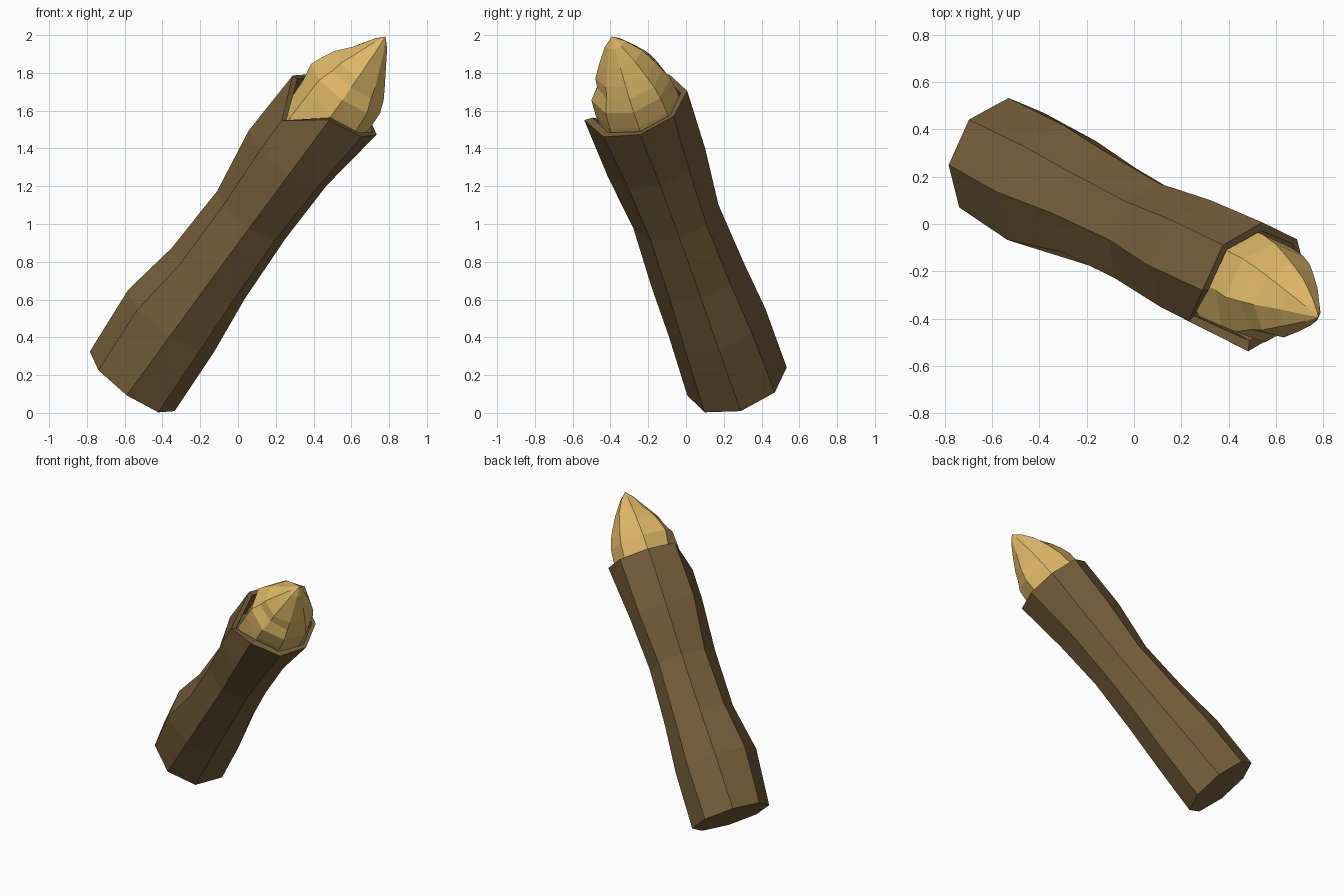
import bpy, bmesh, math
from mathutils import Vector

cube = bpy.data.objects.get("Cube")
if cube:
    bpy.data.objects.remove(cube, do_unlink=True)

SIDES = 8
base = Vector((-.56, .27, .167))
axis = Vector((.568, -.281, .773)).normalized()
side = Vector((.82, .07, -.57))
side = (side - axis * side.dot(axis)).normalized()
up = axis.cross(side)


def material(name, colour):
    mat = bpy.data.materials.new(name)
    mat.use_nodes = True
    mat.diffuse_color = (*colour, 1)
    mat.node_tree.nodes["Principled BSDF"].inputs["Base Color"].default_value = (*colour, 1)
    return mat


def place(t, r, k):
    """Point at distance t along the leaning axis, radius r, corner k."""
    a = math.tau * k / SIDES
    return base + axis * t + (side * math.cos(a) + up * math.sin(a)) * r


def loft(name, rings, mat, tip=None):
    """Skin rings of (heights, radii); close with caps or a pointed tip."""
    bm = bmesh.new()
    loops = []
    for ts, rs in rings:
        ts = ts if isinstance(ts, list) else [ts] * SIDES
        rs = rs if isinstance(rs, list) else [rs] * SIDES
        loops.append([bm.verts.new(place(ts[k], rs[k], k)) for k in range(SIDES)])
    for lo, hi in zip(loops, loops[1:]):
        for k in range(SIDES):
            n = (k + 1) % SIDES
            bm.faces.new((lo[k], lo[n], hi[n], hi[k]))
    bm.faces.new(loops[0][::-1])
    if tip is None:
        bm.faces.new(loops[-1])
    else:
        point = bm.verts.new(base + axis * tip)
        for k in range(SIDES):
            bm.faces.new((loops[-1][k], loops[-1][(k + 1) % SIDES], point))
    bmesh.ops.recalc_face_normals(bm, faces=bm.faces)
    mesh = bpy.data.meshes.new(name)
    bm.to_mesh(mesh)
    bm.free()
    mesh.materials.append(mat)
    obj = bpy.data.objects.new(name, mesh)
    bpy.context.collection.objects.link(obj)
    return obj


wood = material("dark wood", (.181, .112, .042))
gold = material("pale gold", (.73, .479, .138))

# Waisted handle, with one chipped rim corner and a shallow socket
rim = [1.89] * SIDES
rim[5] = 1.71
loft("handle", [
    (0, .275),
    (.40, [.257, .265, .275, .28, .305, .31, .26, .255]),
    (.73, [.222, .235, .25, .245, .25, .25, .257, .235]),
    (1.13, [.207, .215, .229, .225, .235, .25, .241, .22]),
    (1.5, [.216, .235, .265, .27, .29, .275, .275, .24]),
    (rim, [.27, .27, .28, .275, .275, .275, .29, .28]),
    (rim, .243),
    (1.62, .23),
], wood)

# Faceted flame seated in the socket
loft("flame", [
    (1.64, .2),
    (1.74, [.22, .22, .22, .22, .21, .235, .22, .22]),
    (1.9, [.222, .225, .23, .235, .215, .23, .224, .222]),
    (2.0, [.217, .215, .217, .232, .233, .225, .218, .212]),
    (2.07, [.19, .195, .193, .207, .205, .185, .166, .175]),
    (2.13, [.155, .165, .17, .176, .175, .165, .158, .15]),
    (2.22, [.1, .115, .13, .115, .1, .105, .108, .1]),
    (2.31, [.045, .05, .06, .05, .045, .045, .052, .045]),
], gold, tip=2.36)
